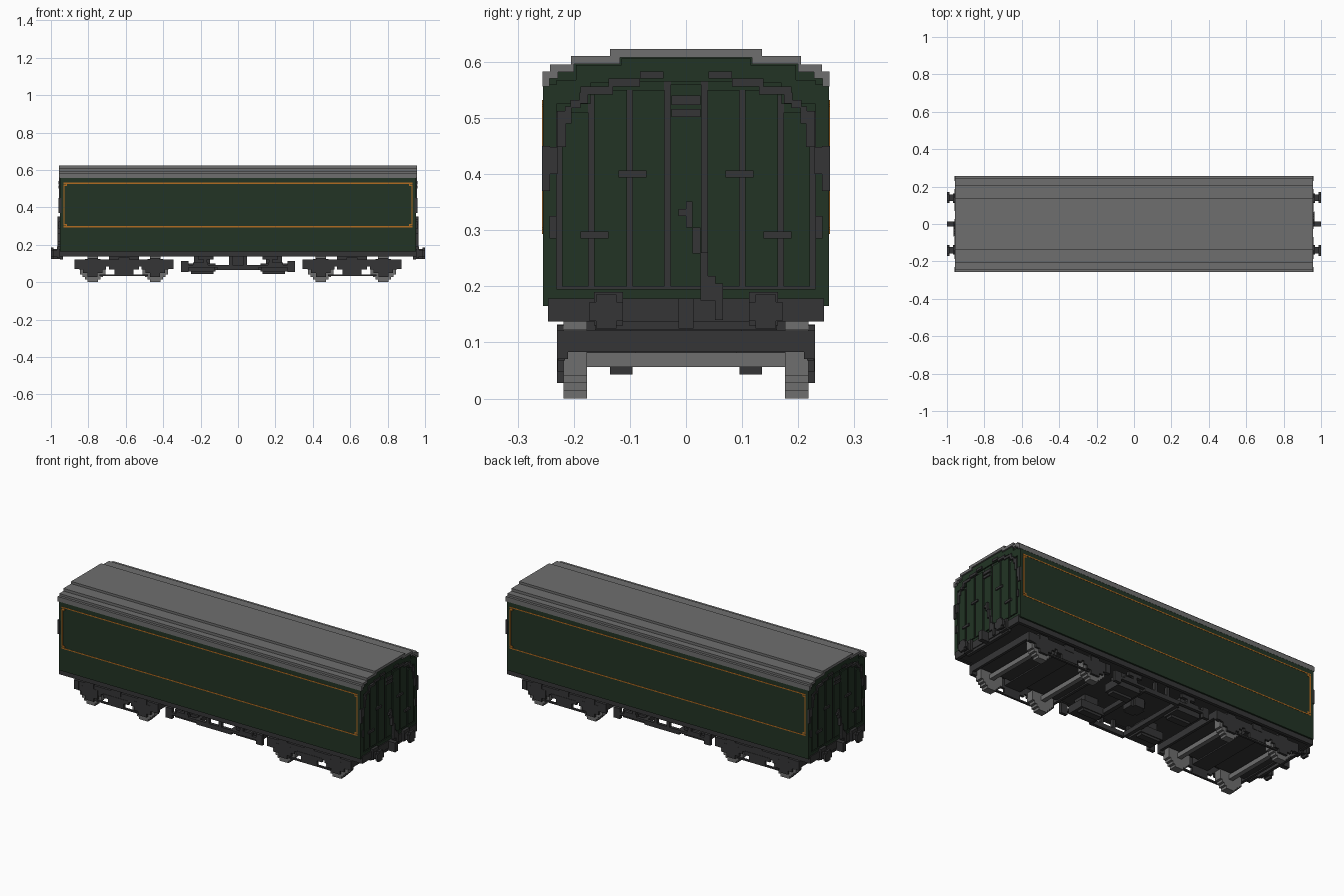
import bpy, bmesh

cube = bpy.data.objects.get("Cube")
if cube:
    bpy.data.objects.remove(cube, do_unlink=True)


def material(name, rgb):
    m = bpy.data.materials.new(name)
    m.use_nodes = True
    m.diffuse_color = (*rgb, 1)
    m.node_tree.nodes["Principled BSDF"].inputs["Base Color"].default_value = (*rgb, 1)
    return m


GREEN = material("dark green", (0.016, 0.034, 0.018))
DARK = material("charcoal", (0.036, 0.036, 0.037))
GREY = material("mid grey", (0.157, 0.157, 0.157))
ORANGE = material("orange", (0.45, 0.15, 0.015))


def finish(name, bm, mat):
    bmesh.ops.recalc_face_normals(bm, faces=bm.faces)
    me = bpy.data.meshes.new(name)
    bm.to_mesh(me)
    bm.free()
    me.materials.append(mat)
    ob = bpy.data.objects.new(name, me)
    bpy.context.collection.objects.link(ob)
    return ob


def boxes(name, mat, items, signs=((1, 1),)):
    """One object from boxes (x0, x1, y0, y1, z0, z1), repeated for each (x, y) sign pair."""
    bm = bmesh.new()
    for sx, sy in signs:
        for x0, x1, y0, y1, z0, z1 in items:
            vs = bmesh.ops.create_cube(bm, size=1)["verts"]
            for v in vs:
                v.co = (sx * ((x0 + x1) / 2 + v.co.x * (x1 - x0)),
                        sy * ((y0 + y1) / 2 + v.co.y * (y1 - y0)),
                        (z0 + z1) / 2 + v.co.z * (z1 - z0))
    return finish(name, bm, mat)


def extrude(name, mat, outline, axis, start, end):
    """Extrude a 2D outline along x (outline is y, z) or along y (outline is x, z)."""
    bm = bmesh.new()
    place = (lambda a, b: (start, a, b)) if axis == "x" else (lambda a, b: (a, start, b))
    f = bm.faces.new([bm.verts.new(place(a, b)) for a, b in outline])
    new = bmesh.ops.extrude_face_region(bm, geom=[f])["geom"]
    step = (end - start, 0, 0) if axis == "x" else (0, end - start, 0)
    bmesh.ops.translate(bm, vec=step, verts=[g for g in new if isinstance(g, bmesh.types.BMVert)])
    return finish(name, bm, mat)


ENDS = ((1, 1), (-1, -1))                       # half-turn copies
ALL4 = ((1, 1), (1, -1), (-1, 1), (-1, -1))     # mirrored both ways


def stairs(steps, base):
    """Right half of a stepped arch from (half width, top) pairs, rising to the middle."""
    pts, z = [], base
    for w, top in steps:
        pts += [(w, z), (w, top)]
        z = top
    return pts


def mirrored(half):
    return half + [(-y, z) for y, z in reversed(half)]


# Body shell and stepped roof
inner = stairs([(0.250, 0.556), (0.243, 0.570), (0.228, 0.582), (0.200, 0.596), (0.118, 0.608)], 0.17)
outer = stairs([(0.256, 0.583), (0.242, 0.595), (0.205, 0.610), (0.135, 0.623)], 0.556)
extrude("body", GREEN, mirrored(inner), "x", -0.945, 0.945)
boxes("side_wall", GREEN, [(-0.952, 0.952, 0.24, 0.255, 0.165, 0.556)], ((1, 1), (1, -1)))
under = inner[1:]
roof_outline = mirrored(outer) + list(reversed(mirrored(under)))
extrude("roof", GREY, roof_outline, "x", -0.958, 0.958)

# Planked ends with dark grooves between the planks
edges = [0.0, 0.033, 0.100, 0.169, 0.226]
tops = [0.596, 0.596, 0.582, 0.54, 0.45]
planks = [(0.943, 0.952, a + 0.005, b - 0.005, 0.2, 0.55 if b < 0.2 else 0.51)
          for a, b in zip(edges[1:], edges[2:])]
planks += [(0.943, 0.952, 0.0, 0.028, 0.2, 0.56), (0.943, 0.952, 0.231, 0.25, 0.17, 0.56),
           (0.943, 0.952, 0.0, 0.231, 0.178, 0.195), (0.943, 0.952, 0.0, 0.115, 0.565, 0.606),
           (0.943, 0.952, 0.115, 0.196, 0.562, 0.594), (0.943, 0.952, 0.17, 0.231, 0.525, 0.568)]
boxes("end_planks", GREEN, planks, ALL4)
boxes("end_grooves", DARK, [(0.943, 0.9465, y - 0.006, y + 0.006, 0.195, z)
      for y, z in ((0.033, 0.57), (0.1, 0.55), (0.169, 0.54), (0.226, 0.51))]
      + [(0.943, 0.9465, 0, 0.226, 0.194, 0.201)], ALL4)

# Stepped arch trim on the ends, grab handles and hinges
trim = [(0.04, 0.082, 0.570, 0.583), (0.082, 0.138, 0.556, 0.570), (0.13, 0.188, 0.542, 0.556),
        (0.175, 0.190, 0.526, 0.545), (0.188, 0.206, 0.518, 0.532), (0.204, 0.216, 0.49, 0.52),
        (0.214, 0.230, 0.448, 0.512), (0.229, 0.243, 0.40, 0.448)]
grips = [(0.242, 0.2565, 0.37, 0.45), (0.231, 0.243, 0.285, 0.325),
         (0.07, 0.12, 0.394, 0.406), (0.138, 0.188, 0.285, 0.298),
         (0.0, 0.026, 0.502, 0.516), (0.0, 0.026, 0.523, 0.54)]
boxes("end_arch_trim", DARK, [(0.945, 0.957, *t) for t in trim], ALL4)
boxes("end_handles_and_hinges", DARK, [(0.945, 0.959, *g) for g in grips], ALL4)

# Bent brake pipe on each end
pipe = [(-0.013, 0.0, 0.325, 0.338), (0.0, 0.012, 0.305, 0.351), (0.012, 0.026, 0.258, 0.305),
        (0.026, 0.039, 0.218, 0.26), (0.026, 0.053, 0.175, 0.218), (0.052, 0.066, 0.14, 0.205)]
boxes("brake_pipe", DARK, [(0.945, 0.965, *p) for p in pipe], ENDS)

# Lining frame with small stepped corners on both sides
Y0, Y1 = 0.2545, 0.2562
boxes("side_lining", ORANGE, [
    (0.0, 0.925, Y0, Y1, 0.526, 0.532), (0.0, 0.925, Y0, Y1, 0.293, 0.299),
    (0.927, 0.934, Y0, Y1, 0.305, 0.520),
    (0.914, 0.934, Y0, Y1, 0.513, 0.520), (0.914, 0.921, Y0, Y1, 0.513, 0.532),
    (0.914, 0.934, Y0, Y1, 0.305, 0.312), (0.914, 0.921, Y0, Y1, 0.293, 0.312),
    (0.925, 0.934, Y0, Y1, 0.523, 0.532), (0.925, 0.934, Y0, Y1, 0.293, 0.302)], ALL4)

# Floor, sole bars and buffer beams
boxes("floor", DARK, [(-0.945, 0.945, -0.235, 0.235, 0.142, 0.172)])
boxes("sole_bar", DARK, [(0, 0.952, 0.228, 0.246, 0.137, 0.166)], ALL4)
boxes("buffer_beam", DARK, [(0.94, 0.957, 0, 0.246, 0.137, 0.178),
                            (0.935, 0.952, 0, 0.162, 0.122, 0.145)], ALL4)

# Buffers and centre couplers
boxes("buffers", DARK, [(0.95, 0.968, 0.112, 0.164, 0.13, 0.19),
                        (0.96, 0.99, 0.124, 0.158, 0.138, 0.172),
                        (0.987, 1.0, 0.112, 0.172, 0.138, 0.172),
                        (0.987, 1.0, 0.124, 0.160, 0.125, 0.185)], ALL4)
boxes("coupler", DARK, [(0.95, 1.0, 0, 0.013, 0.125, 0.178)], ALL4)

# Stepped wheels and axles
s = 0.0137
right = [(2 * s, 0), (2 * s, s), (3 * s, s), (3 * s, 2 * s), (4 * s, 2 * s), (4 * s, 3 * s), (5 * s, 3 * s),
         (5 * s, 7 * s), (4 * s, 7 * s), (4 * s, 8 * s), (3 * s, 8 * s), (3 * s, 9 * s), (2 * s, 9 * s), (2 * s, 10 * s)]
AXLES = (-0.777, -0.443, 0.443, 0.777)
for cx in AXLES:
    outline = [(cx + x, z) for x, z in right] + [(cx - x, z) for x, z in reversed(right)]
    for y in (-0.197, 0.197):
        extrude("wheel", GREY, outline, "y", y - 0.021, y + 0.021)
boxes("axles", GREY, [(cx - 0.013, cx + 0.013, -0.18, 0.18, 0.056, 0.082) for cx in AXLES])

# Bogie frames: side beams, axle boxes, springs and cross beams
B = 0.61
frame = [(B - 0.265, B + 0.265, 0.216, 0.228, 0.083, 0.121),
         (B - 0.265, B - 0.235, 0.21, 0.23, 0.07, 0.121),
         (B + 0.235, B + 0.265, 0.21, 0.23, 0.07, 0.121),
         (B - 0.13, B + 0.13, 0.216, 0.228, 0.034, 0.042),
         (B - 0.05, B + 0.05, 0.216, 0.230, 0.042, 0.078),
         (B - 0.08, B + 0.08, 0.216, 0.230, 0.068, 0.09),
         (B - 0.03, B + 0.03, 0.216, 0.230, 0.1, 0.132)]
for a in (0.443, 0.777):
    frame += [(a - 0.027, a + 0.027, 0.216, 0.230, 0.028, 0.13),
              (a - 0.052, a + 0.052, 0.216, 0.229, 0.048, 0.1),
              (a - 0.072, a + 0.072, 0.216, 0.228, 0.068, 0.1)]
boxes("bogie_side_frames", DARK, frame, ALL4)
boxes("bogie_deck", DARK, [(B - 0.265, B + 0.265, 0, 0.17, 0.09, 0.121),
                           (B - 0.265, B - 0.25, 0, 0.228, 0.083, 0.121),
                           (B + 0.25, B + 0.265, 0, 0.228, 0.083, 0.121),
                           (B - 0.05, B + 0.05, 0, 0.218, 0.083, 0.121),
                           (B - 0.08, B + 0.08, 0, 0.1, 0.12, 0.143)], ALL4)

# Underfloor gear between the bogies
boxes("truss_beams", DARK, [(0, 0.11, 0.2, 0.218, 0.066, 0.092), (0.1, 0.305, 0.2, 0.218, 0.078, 0.092),
                            (0.03, 0.048, 0.2, 0.218, 0.09, 0.14), (0.16, 0.24, 0.2, 0.218, 0.09, 0.106),
                            (0.265, 0.305, 0.2, 0.218, 0.055, 0.114),
                            (0.13, 0.215, 0.2, 0.218, 0.12, 0.14),
                            (0.165, 0.185, 0.2, 0.218, 0.1, 0.14)], ALL4)
boxes("underfloor_boxes", DARK, [(0.12, 0.265, 0.09, 0.19, 0.056, 0.1), (0.13, 0.25, 0.095, 0.135, 0.043, 0.06),
                                 (0.15, 0.235, 0.1, 0.18, 0.1, 0.143),
                                 (0.10, 0.125, 0, 0.2, 0.066, 0.092)], ALL4)
boxes("brake_cylinder", DARK, [(-0.045, 0.045, -0.03, 0.03, 0.09, 0.143), (-0.03, 0.03, -0.045, 0.045, 0.09, 0.143)])
